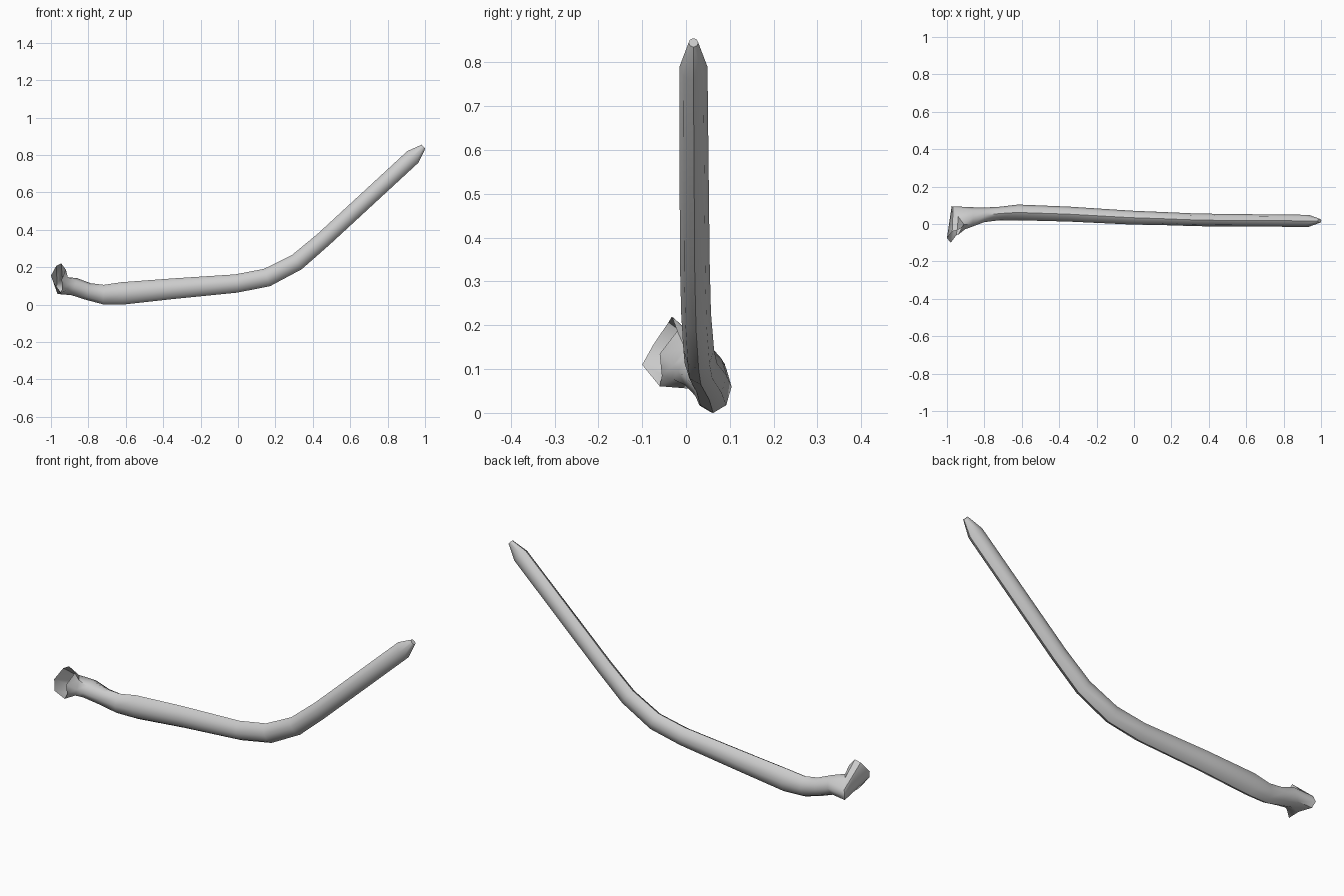
import bpy, bmesh, math
from mathutils import Vector

if "Cube" in bpy.data.objects:
    bpy.data.objects.remove(bpy.data.objects["Cube"])

SIDES = 8

# bent tube stations: centre x, y, z, half width (y), half thickness
STATIONS = [
    (0.992, 0.017, 0.850, 0.011, 0.014),
    (0.935, 0.017, 0.795, 0.032, 0.043),
    (0.455, 0.020, 0.352, 0.034, 0.043),
    (0.314, 0.023, 0.232, 0.034, 0.046),
    (0.155, 0.029, 0.150, 0.035, 0.049),
    (-0.010, 0.034, 0.118, 0.037, 0.049),
    (-0.350, 0.053, 0.090, 0.040, 0.055),
    (-0.620, 0.062, 0.065, 0.042, 0.060),
    (-0.720, 0.056, 0.059, 0.036, 0.052),
    (-0.800, 0.049, 0.075, 0.039, 0.046),
    (-0.875, 0.036, 0.101, 0.054, 0.048),
]
# turned corner and the open, flared rim (back, up, front, down order)
CORNER = [
    (-.975, .095, .090), (-.967, .088, .118), (-.940, .040, .155), (-.910, -.002, .152),
    (-.903, -.028, .115), (-.912, -.030, .082), (-.940, .015, .060), (-.965, .080, .062),
]
RIM = [
    (-1.0, -.075, .160), (-.972, -.040, .212), (-.945, -.032, .225), (-.920, -.020, .192),
    (-.943, -.060, .140), (-.940, -.055, .090), (-.950, -.060, .066), (-.980, -.100, .115),
]


def tube_ring(i):
    x, y, z, half_w, half_t = STATIONS[i]
    a = Vector(STATIONS[max(i - 1, 0)][:3])
    b = Vector(STATIONS[min(i + 1, len(STATIONS) - 1)][:3])
    t = (a - b).normalized()
    up = Vector((-t.z, 0, t.x)).normalized()
    side = Vector((0, 1, 0))
    pts = []
    for k in range(SIDES):
        ang = 2 * math.pi * k / SIDES
        pts.append(Vector((x, y, z)) + side * half_w * math.cos(ang) + up * half_t * math.sin(ang))
    return pts


# skin all rings into one tube, closed at the tip and open at the rim
bm = bmesh.new()
rings = [tube_ring(i) for i in range(len(STATIONS))] + [CORNER, RIM]
rings = [[bm.verts.new(p) for p in ring] for ring in rings]
for r0, r1 in zip(rings, rings[1:]):
    for k in range(SIDES):
        n = (k + 1) % SIDES
        bm.faces.new((r0[k], r0[n], r1[n], r1[k]))
bm.faces.new(reversed(rings[0]))
bmesh.ops.recalc_face_normals(bm, faces=bm.faces)

mesh = bpy.data.meshes.new("bent_tube")
bm.to_mesh(mesh)
bm.free()
tube = bpy.data.objects.new("bent_tube", mesh)
bpy.context.collection.objects.link(tube)

# rest on the ground
low = min(v.co.z for v in mesh.vertices)
for v in mesh.vertices:
    v.co.z -= low

# smooth sides with crisp tip and corner
bpy.context.view_layer.objects.active = tube
tube.select_set(True)
bpy.ops.object.shade_smooth_by_angle(angle=math.radians(50))
